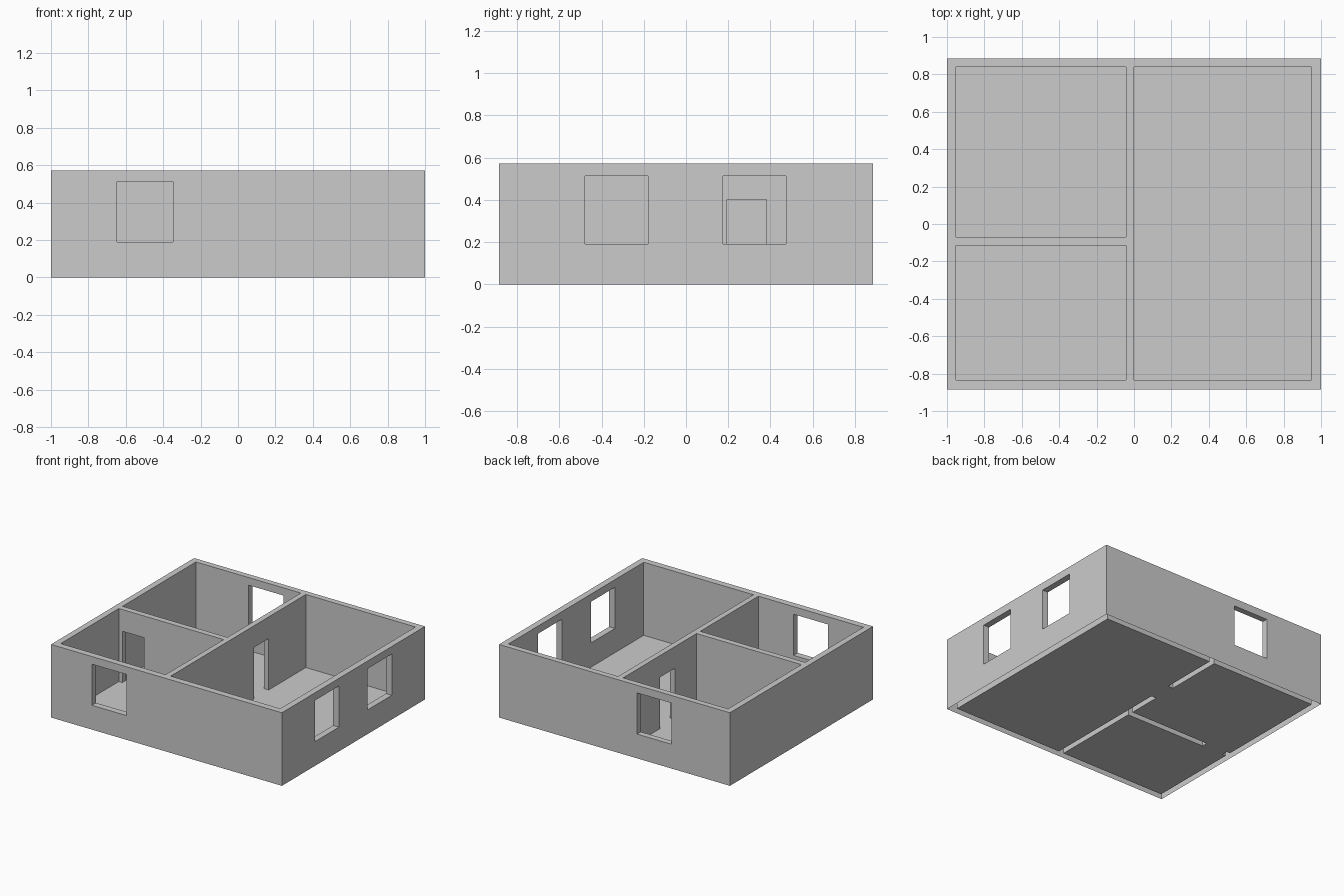
import bpy, bmesh

if "Cube" in bpy.data.objects:
    bpy.data.objects.remove(bpy.data.objects["Cube"])

H = 0.572                  # wall height
SILL, HEAD = 0.19, 0.512   # window bottom and top
DOOR = 0.402               # door top


def box(name, x0, x1, y0, y1, z0, z1):
    bm = bmesh.new()
    bmesh.ops.create_cube(bm, size=1)
    for v in bm.verts:
        v.co = ((x0 + x1) / 2 + v.co.x * (x1 - x0),
                (y0 + y1) / 2 + v.co.y * (y1 - y0),
                (z0 + z1) / 2 + v.co.z * (z1 - z0))
    me = bpy.data.meshes.new(name)
    bm.to_mesh(me)
    bm.free()
    ob = bpy.data.objects.new(name, me)
    bpy.context.collection.objects.link(ob)
    return ob


def floor(name, x0, x1, y0, y1):
    me = bpy.data.meshes.new(name)
    me.from_pydata([(x0, y0, 0), (x1, y0, 0), (x1, y1, 0), (x0, y1, 0)], [], [(0, 1, 2, 3)])
    ob = bpy.data.objects.new(name, me)
    bpy.context.collection.objects.link(ob)


# Rooms and doorways as plan rectangles: x0, x1, y0, y1
rooms = {
    "large_room": (0.0, 0.95, -0.834, 0.839),
    "back_room": (-0.952, -0.043, -0.069, 0.839),
    "front_room": (-0.952, -0.043, -0.834, -0.115),
}
doors = {
    "middle_doorway": (-0.043, 0.0, 0.195, 0.38),
    "partition_doorway": (-0.922, -0.735, -0.115, -0.069),
}
windows = [
    (-0.646, -0.347, -0.95, -0.80),   # front
    (-0.495, -0.195, 0.80, 0.95),     # back
    (0.90, 1.1, -0.478, -0.18),       # right side pair
    (0.90, 1.1, 0.176, 0.474),
]

# Wall block with rooms, windows and doorways cut out
walls = box("walls", -1, 1, -0.885, 0.885, 0, H)
cutters = [box("room_cutter", *r, -0.1, H + 0.1) for r in rooms.values()]
cutters += [box("window_cutter", *w, SILL, HEAD) for w in windows]
e = 0.02
cx, cy = doors["middle_doorway"], doors["partition_doorway"]
cutters.append(box("door_cutter", cx[0] - e, cx[1] + e, cx[2], cx[3], -0.1, DOOR))
cutters.append(box("door_cutter", cy[0], cy[1], cy[2] - e, cy[3] + e, -0.1, DOOR))
for c in cutters:
    c.hide_render = True
    m = walls.modifiers.new("cut", 'BOOLEAN')
    m.operation = 'DIFFERENCE'
    m.solver = 'EXACT'
    m.object = c

deps = bpy.context.evaluated_depsgraph_get()
result = bpy.data.meshes.new_from_object(walls.evaluated_get(deps))
walls.modifiers.clear()
walls.data = result
for c in cutters:
    bpy.data.objects.remove(c)

# The walls are hollow shells, open underneath
bm = bmesh.new()
bm.from_mesh(walls.data)
under = [f for f in bm.faces if all(abs(v.co.z) < 1e-4 for v in f.verts)]
bmesh.ops.delete(bm, geom=under, context='FACES')
bm.to_mesh(walls.data)
bm.free()

# Floors run through the rooms and doorways
for name, r in {**rooms, **doors}.items():
    floor(name + "_floor", *r)
